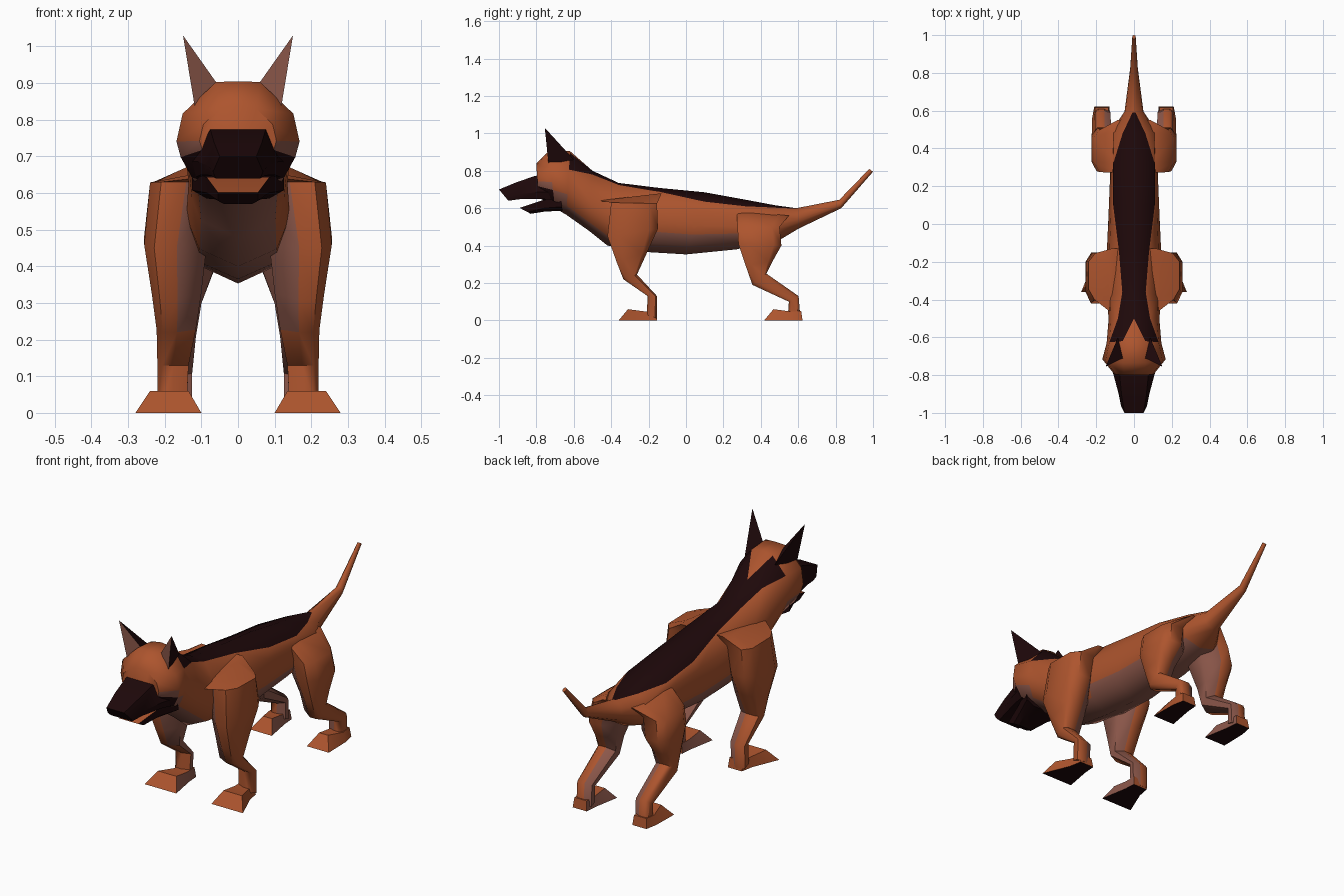
import bpy, bmesh
from mathutils import Vector

if "Cube" in bpy.data.objects:
    bpy.data.objects.remove(bpy.data.objects["Cube"])

def material(name, col):
    m = bpy.data.materials.new(name)
    m.diffuse_color = (*col, 1)
    m.use_nodes = True
    m.node_tree.nodes["Principled BSDF"].inputs["Base Color"].default_value = m.diffuse_color
    return m

RUST, DARK, TAUPE = 0, 1, 2
MATS = [material("rust_fur", (0.42, 0.09, 0.027)),
        material("dark_fur", (0.013, 0.0025, 0.003)),
        material("taupe_fur", (0.26, 0.095, 0.068))]

def finish(name, bm, rule=None, angle=0.9):
    """Fix normals, colour faces by rule, smooth and link."""
    bmesh.ops.recalc_face_normals(bm, faces=bm.faces)
    bm.normal_update()
    if rule:
        for f in bm.faces:
            f.material_index = rule(f.normal, f.calc_center_median())
    me = bpy.data.meshes.new(name)
    bm.to_mesh(me)
    bm.free()
    for m in MATS:
        me.materials.append(m)
    ob = bpy.data.objects.new(name, me)
    bpy.context.collection.objects.link(ob)
    bpy.ops.object.select_all(action='DESELECT')
    ob.select_set(True)
    bpy.context.view_layer.objects.active = ob
    bpy.ops.object.shade_smooth_by_angle(angle=angle)
    return ob

def loft(bm, rings):
    vs = [[bm.verts.new(p) for p in r] for r in rings]
    n = len(vs[0])
    for a, b in zip(vs, vs[1:]):
        for i in range(n):
            bm.faces.new((a[i], a[(i + 1) % n], b[(i + 1) % n], b[i]))
    bm.faces.new(vs[0])
    bm.faces.new(vs[-1])

# Head, torso and tail: y_top, z_top, y_bot, z_bot, half width, saddle half width, saddle drop
BODY = [(-.80, .84, -.79, .66, .105, .05, .01),
        (-.735, .905, -.70, .60, .168, .06, .002),
        (-.62, .905, -.64, .565, .145, .06, .01),
        (-.50, .80, -.52, .48, .135, .085, .02),
        (-.36, .735, -.42, .40, .14, .062, .01),
        (-.14, .708, -.20, .365, .145, .08, .02),
        (.10, .685, .00, .353, .135, .11, .05),
        (.32, .645, .27, .38, .125, .11, .035),
        (.48, .615, .50, .43, .12, .06, .012),
        (.59, .60, .60, .49, .05, .008, .002),
        (.82, .645, .83, .60, .02, .008, .002),
        (.98, .81, 1.0, .795, .009, .004, .001)]

def half_section(r):
    yt, zt, yb, zb, w, sx, drop = r
    top, bot = Vector((0, yt, zt)), Vector((0, yb, zb))
    pts = [top, Vector((sx, yt, zt - drop))]
    for u, k in ((.29, .9), (.54, 1), (.68, .93), (.86, .75)):
        pts.append(top.lerp(bot, u) + Vector((w * k, 0, 0)))
    return pts + [bot]

def body_colour(seg, col):
    if col == 0 and 3 <= seg <= 8 or seg == 0 and col >= 4:
        return DARK
    if (col == 5 and seg <= 7 or col == 4 and seg in (1, 5, 6)
            or col == 3 and seg == 0):
        return TAUPE
    return RUST

bm = bmesh.new()
halves = [half_section(r) for r in BODY]
for s in (1, -1):
    g = [[bm.verts.new((p.x * s, p.y, p.z)) for p in h] for h in halves]
    for i in range(len(g) - 1):
        for j in range(6):
            a, b, c, d = g[i][j], g[i][j + 1], g[i + 1][j + 1], g[i + 1][j]
            if i == 2 and j == 0:      # rust wedge between the dark neck stripes
                bm.faces.new((a, b, d)).material_index = RUST
                bm.faces.new((b, c, d)).material_index = DARK
            elif i == 2 and j == 1:    # dark stripe rising to the ear
                bm.faces.new((a, b, d)).material_index = DARK
                bm.faces.new((b, c, d)).material_index = RUST
            else:
                bm.faces.new((a, b, c, d)).material_index = body_colour(i, j)
    bm.faces.new(g[0])
    bm.faces.new(g[-1])
bmesh.ops.remove_doubles(bm, verts=bm.verts, dist=.0005)
finish("body", bm)

# Muzzle and lower jaw: y_top, z_top, y_bot, z_bot, top half width, bottom half width
def snout(name, rings, rule):
    bm = bmesh.new()
    out = []
    for yt, zt, yb, zb, wt, wb in rings:
        ym, zm, wm = yb * .7 + yt * .3, zb * .7 + zt * .3, max(wt, wb)
        out.append([(-wt, yt, zt), (wt, yt, zt), (wm, ym, zm),
                    (wb * .9, yb, zb), (-wb * .9, yb, zb), (-wm, ym, zm)])
    loft(bm, out)
    finish(name, bm, rule, .6)

snout("muzzle", [(-.71, .785, -.68, .64, .08, .138),
                 (-.81, .772, -.775, .65, .075, .112),
                 (-.91, .737, -.89, .648, .065, .082),
                 (-1.0, .70, -.95, .64, .05, .068)], lambda n, c: DARK)
snout("lower_jaw", [(-.67, .66, -.66, .585, .125, .095),
                    (-.77, .642, -.75, .583, .085, .07),
                    (-.89, .602, -.83, .57, .055, .042)],
      lambda n, c: RUST if n.z > .7 and c.y < -.75 else DARK)

# Ears
for s, side in ((1, "left"), (-1, "right")):
    bm = bmesh.new()
    tip, inner, outer, back = [bm.verts.new((x * s, y, z)) for x, y, z in (
        (.15, -.755, 1.03), (.058, -.71, .90), (.118, -.735, .835), (.085, -.60, .86))]
    for f in ((tip, inner, outer), (tip, outer, back), (tip, back, inner), (inner, back, outer)):
        bm.faces.new(f)
    finish("ear_" + side, bm, lambda n, c: TAUPE if n.y < -.6 else DARK, .4)

# Legs: y_front, z_front, y_back, z_back, x_inner, x_outer
FRONT = [(-.47, .64, -.13, .68, .04, .135),
         (-.40, .63, -.155, .625, .05, .24),
         (-.42, .45, -.15, .49, .085, .256),
         (-.37, .31, -.205, .37, .10, .235),
         (-.335, .22, -.262, .245, .115, .222),
         (-.205, .13, -.155, .13, .135, .22),
         (-.21, .03, -.155, .01, .14, .22)]
HIND = [(.27, .59, .55, .56, .03, .10),
        (.275, .50, .50, .50, .04, .21),
        (.28, .41, .51, .40, .06, .225),
        (.32, .29, .465, .32, .10, .215),
        (.355, .19, .43, .25, .115, .21),
        (.55, .10, .602, .13, .125, .205),
        (.545, .03, .612, .01, .125, .205)]
OCT = [(0, .48), (0, .84), (.22, 1), (.82, 1), (1, .82), (1, .4), (.72, 0), (.28, 0)]

def leg(name, rings, s):
    bm = bmesh.new()
    loft(bm, [[((xi + (xo - xi) * v) * s, yf + (yb - yf) * u, zf + (zb - zf) * u)
               for u, v in OCT] for yf, zf, yb, zb, xi, xo in rings])
    finish(name, bm, lambda n, c: TAUPE if n.x * s < -.35 else RUST)

def paw(name, y, s, toe):
    """Wedge-shaped paw with its heel at y + 0.2; toe is the outer x of the tip."""
    bm = bmesh.new()
    loft(bm, [[(x * s, y + dy, z) for x, dy, z in ring] for ring in (
        [(.10, 0, 0), (toe, 0, 0), (toe - .04, .05, .06), (.135, .05, .06)],
        [(.125, .14, 0), (.222, .14, 0), (.21, .14, .048), (.135, .14, .048)],
        [(.13, .205, 0), (.21, .205, 0), (.205, .198, .05), (.135, .198, .05)])])
    finish(name, bm, lambda n, c: DARK if n.z < -.9 else TAUPE if n.x * s < -.6 else RUST, .9)

for s, side in ((1, "left"), (-1, "right")):
    leg("front_leg_" + side, FRONT, s)
    leg("hind_leg_" + side, HIND, s)
    paw("front_paw_" + side, -.36, s, .28)
    paw("hind_paw_" + side, .418, s, .225)
